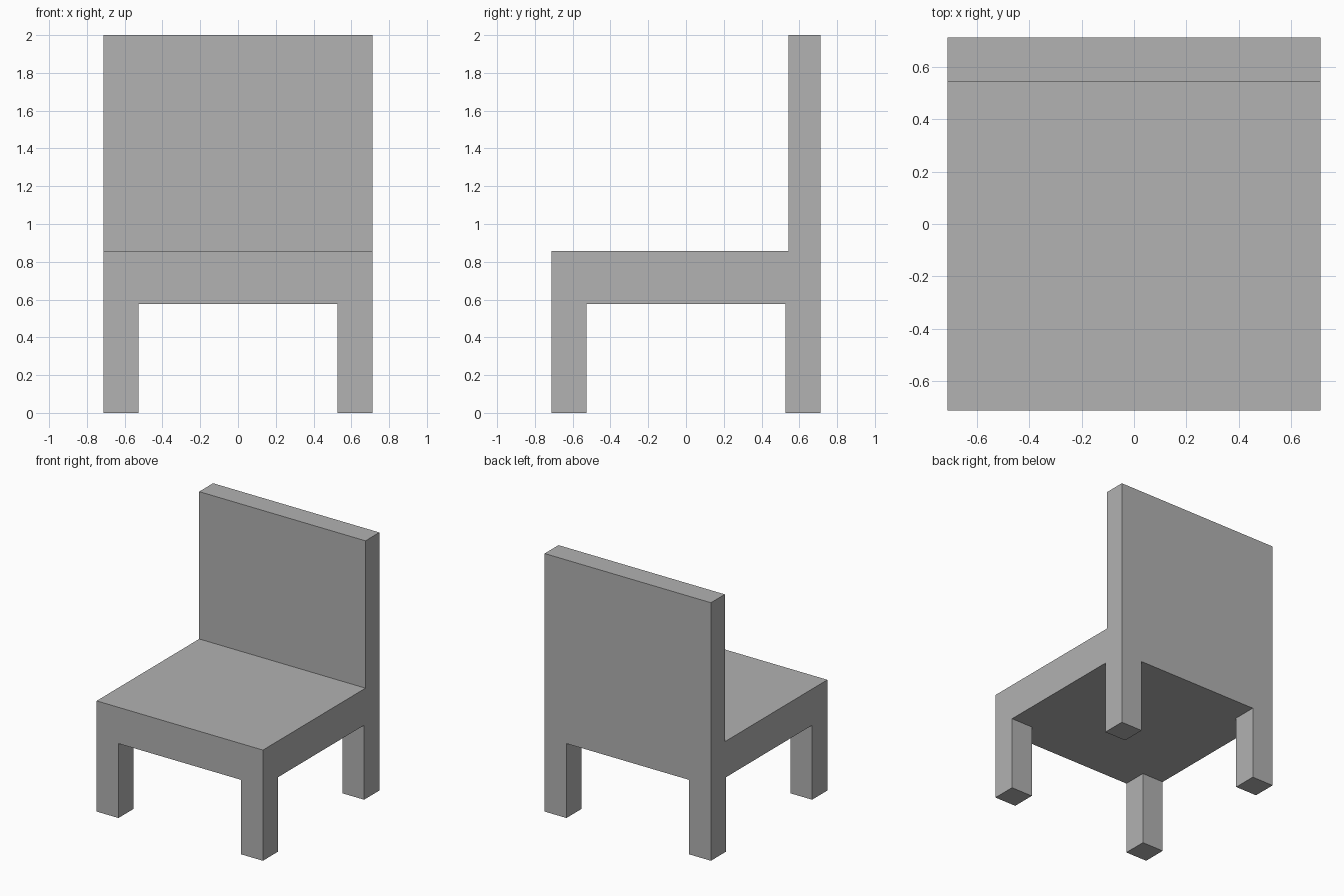
import bpy
import bmesh
from mathutils import Vector

HALF = 0.713          # half of the seat's width and depth
INNER = 0.526         # inner side of the legs
BACK_FRONT = 0.543    # front of the backrest
SEAT_BOTTOM, SEAT_TOP, HEIGHT = 0.577, 0.858, 2.0

if "Cube" in bpy.data.objects:
    bpy.data.objects.remove(bpy.data.objects["Cube"], do_unlink=True)

grey = bpy.data.materials.new("plain grey")
grey.use_nodes = True
grey.diffuse_color = (0.445, 0.445, 0.445, 1)
grey.node_tree.nodes["Principled BSDF"].inputs["Base Color"].default_value = grey.diffuse_color


def cut(bm, point, normal):
    bmesh.ops.bisect_plane(bm, geom=bm.verts[:] + bm.edges[:] + bm.faces[:],
                           plane_co=point, plane_no=normal)


def pull(bm, faces, z):
    """Extrude the faces to height z, leaving no inner walls."""
    new = bmesh.ops.extrude_face_region(bm, geom=faces)["geom"]
    for v in new:
        if isinstance(v, bmesh.types.BMVert):
            v.co.z = z
    leftover = [f for f in faces if f.is_valid]
    if leftover:
        bmesh.ops.delete(bm, geom=leftover, context="FACES")


# Seat slab, cut along the edges of the legs and backrest
bm = bmesh.new()
bmesh.ops.create_cube(bm, size=1)
bmesh.ops.scale(bm, vec=(2 * HALF, 2 * HALF, SEAT_TOP - SEAT_BOTTOM), verts=bm.verts)
bmesh.ops.translate(bm, vec=(0, 0, (SEAT_TOP + SEAT_BOTTOM) / 2), verts=bm.verts)
for side in (-INNER, INNER):
    cut(bm, Vector((side, 0, 0)), Vector((1, 0, 0)))
for depth in (-INNER, INNER, BACK_FRONT):
    cut(bm, Vector((0, depth, 0)), Vector((0, 1, 0)))
bm.normal_update()

# Four legs from the corners of the underside
legs = []
for f in bm.faces:
    c = f.calc_center_median()
    if f.normal.z < -0.5 and min(abs(c.x), abs(c.y)) > INNER:
        legs.append(f)
pull(bm, legs, 0)

# Backrest from the rear strip of the top
bm.normal_update()
back = [f for f in bm.faces
        if f.normal.z > 0.5 and f.calc_center_median().y > BACK_FRONT]
pull(bm, back, HEIGHT)

# Merge flush faces into clean panels
bmesh.ops.remove_doubles(bm, verts=bm.verts, dist=0.0001)
bmesh.ops.recalc_face_normals(bm, faces=bm.faces)
bmesh.ops.dissolve_limit(bm, angle_limit=0.01, verts=bm.verts, edges=bm.edges)

mesh = bpy.data.meshes.new("chair")
bm.to_mesh(mesh)
bm.free()
mesh.materials.append(grey)
bpy.context.collection.objects.link(bpy.data.objects.new("chair", mesh))
